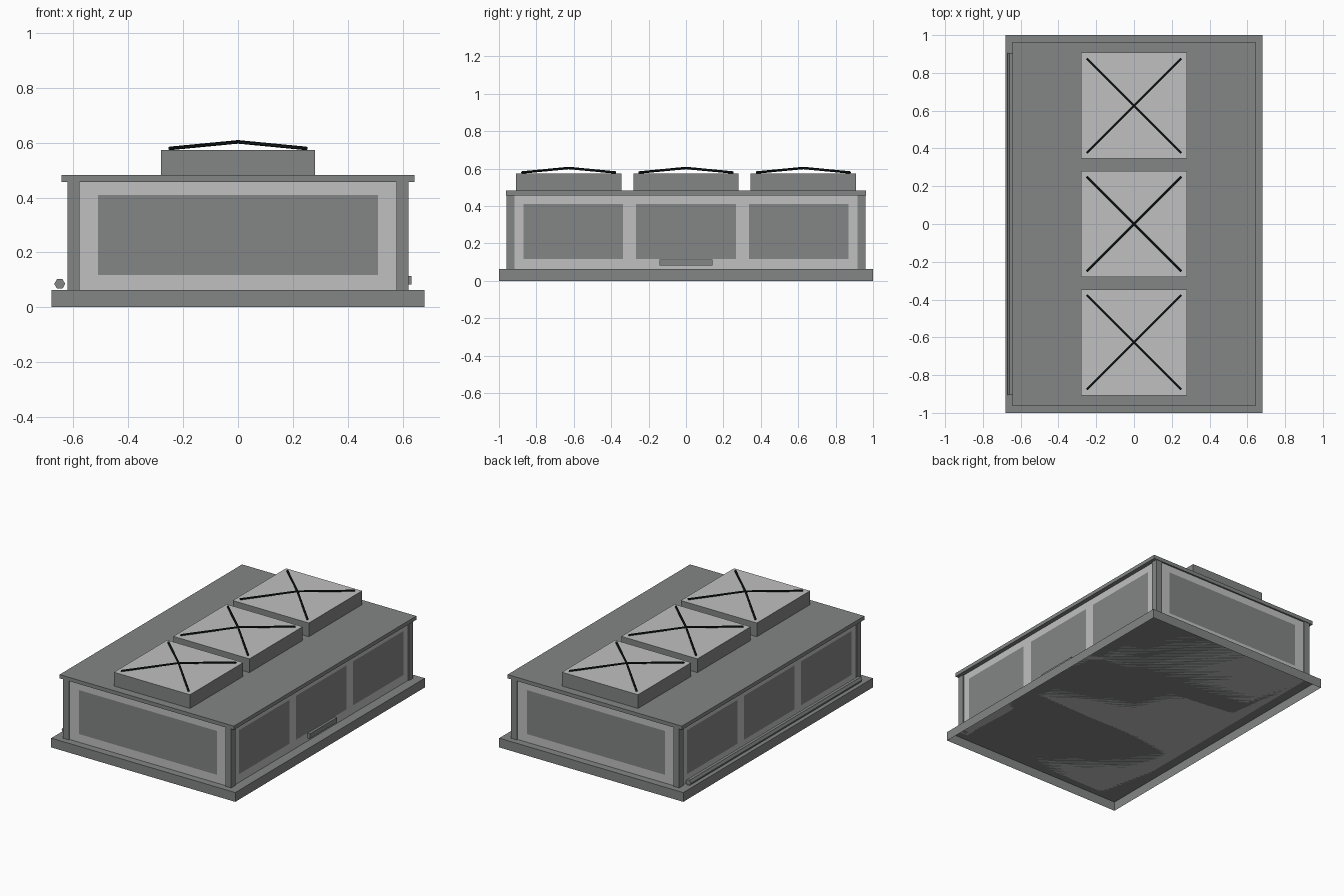
import bpy, bmesh, math
from mathutils import Vector

if "Cube" in bpy.data.objects:
    bpy.data.objects.remove(bpy.data.objects["Cube"])


def material(name, rgb):
    m = bpy.data.materials.new(name)
    m.diffuse_color = (*rgb, 1)
    m.use_nodes = True
    m.node_tree.nodes["Principled BSDF"].inputs["Base Color"].default_value = m.diffuse_color
    return m


GREY = material("mid grey", (0.224, 0.238, 0.231))
LIGHT = material("light grey", (0.53, 0.53, 0.53))
BLACK = material("near black", (0.008, 0.012, 0.012))


def box(name, lo, hi, mat, top=None, open_bottom=False):
    lo, hi = Vector(lo), Vector(hi)
    bpy.ops.mesh.primitive_cube_add(size=1, location=(lo + hi) / 2)
    o = bpy.context.object
    o.name = name
    o.scale = hi - lo
    bpy.ops.object.transform_apply(location=True, rotation=False, scale=True)
    o.data.materials.append(mat)
    if top:
        o.data.materials.append(top)
        for p in o.data.polygons:
            p.material_index = int(p.normal.z > 0.5)
    if open_bottom:
        bm = bmesh.new()
        bm.from_mesh(o.data)
        bm.normal_update()
        bmesh.ops.delete(bm, geom=[f for f in bm.faces if f.normal.z < -0.5], context='FACES')
        bm.to_mesh(o.data)
        bm.free()
    return o


def rod(name, a, b, radius, sides, mat, spin=0):
    a, b = Vector(a), Vector(b)
    bpy.ops.mesh.primitive_cylinder_add(vertices=sides, radius=radius,
                                        depth=(b - a).length, location=(a + b) / 2)
    o = bpy.context.object
    o.name = name
    o.rotation_euler = (b - a).to_track_quat('Z', 'Y').to_euler()
    for v in o.data.vertices:
        x, y = v.co.x, v.co.y
        v.co.x = x * math.cos(spin) - y * math.sin(spin)
        v.co.y = x * math.sin(spin) + y * math.cos(spin)
    o.data.materials.append(mat)
    return o


# Hollow base tray and roof slab
box("base_tray", (-0.68, -1, 0), (0.68, 1, 0.062), GREY, open_bottom=True)
box("roof_slab", (-0.644, -0.963, 0.457), (0.644, 0.963, 0.482), GREY)

# Body with flush wall panels cut into its faces
BX, BY = 0.615, 0.952
body = box("body", (-BX, -BY, 0.062), (BX, BY, 0.457), LIGHT)
body.data.materials.append(GREY)
bm = bmesh.new()
bm.from_mesh(body.data)
panel_y = [c + s * 0.266 for c in (-0.602, 0, 0.602) for s in (-1, 1)]
cuts = [((0.51 * s, 0, 0), (1, 0, 0)) for s in (-1, 1)]
cuts += [((0, y, 0), (0, 1, 0)) for y in panel_y]
cuts += [((0, 0, z), (0, 0, 1)) for z in (0.117, 0.41)]
for co, no in cuts:
    bmesh.ops.bisect_plane(bm, geom=bm.verts[:] + bm.edges[:] + bm.faces[:],
                           plane_co=co, plane_no=no)
bm.normal_update()
for f in bm.faces:
    c = f.calc_center_median()
    on_side = abs(f.normal.x) > 0.5 and any(abs(c.y - y) < 0.266 for y in (-0.602, 0, 0.602))
    on_end = abs(f.normal.y) > 0.5 and abs(c.x) < 0.51
    f.material_index = int(0.117 < c.z < 0.41 and (on_side or on_end))
bm.to_mesh(body.data)
bm.free()

# Corner posts
for sx in (-1, 1):
    for sy in (-1, 1):
        x, y = sx * 0.6, sy * 0.938
        box("corner_post", (x - 0.022, y - 0.022, 0.062), (x + 0.022, y + 0.022, 0.457), GREY)

# Roof hoods with light tops and raised cross wires
for y in (-0.627, 0, 0.627):
    box("hood", (-0.281, y - 0.281, 0.482), (0.281, y + 0.281, 0.574), GREY, LIGHT)
    for sx in (-1, 1):
        for sy in (-1, 1):
            rod("cross_wire", (sx * 0.25, y + sy * 0.25, 0.579), (0, y, 0.603),
                0.0065, 6, BLACK)

# Hexagonal pipe on the left and step plate on the right
rod("side_pipe", (-0.65, -0.905, 0.085), (-0.65, 0.905, 0.085), 0.02, 6, GREY, math.pi / 2)
box("step_plate", (0.6, -0.143, 0.082), (0.632, 0.143, 0.114), GREY)
